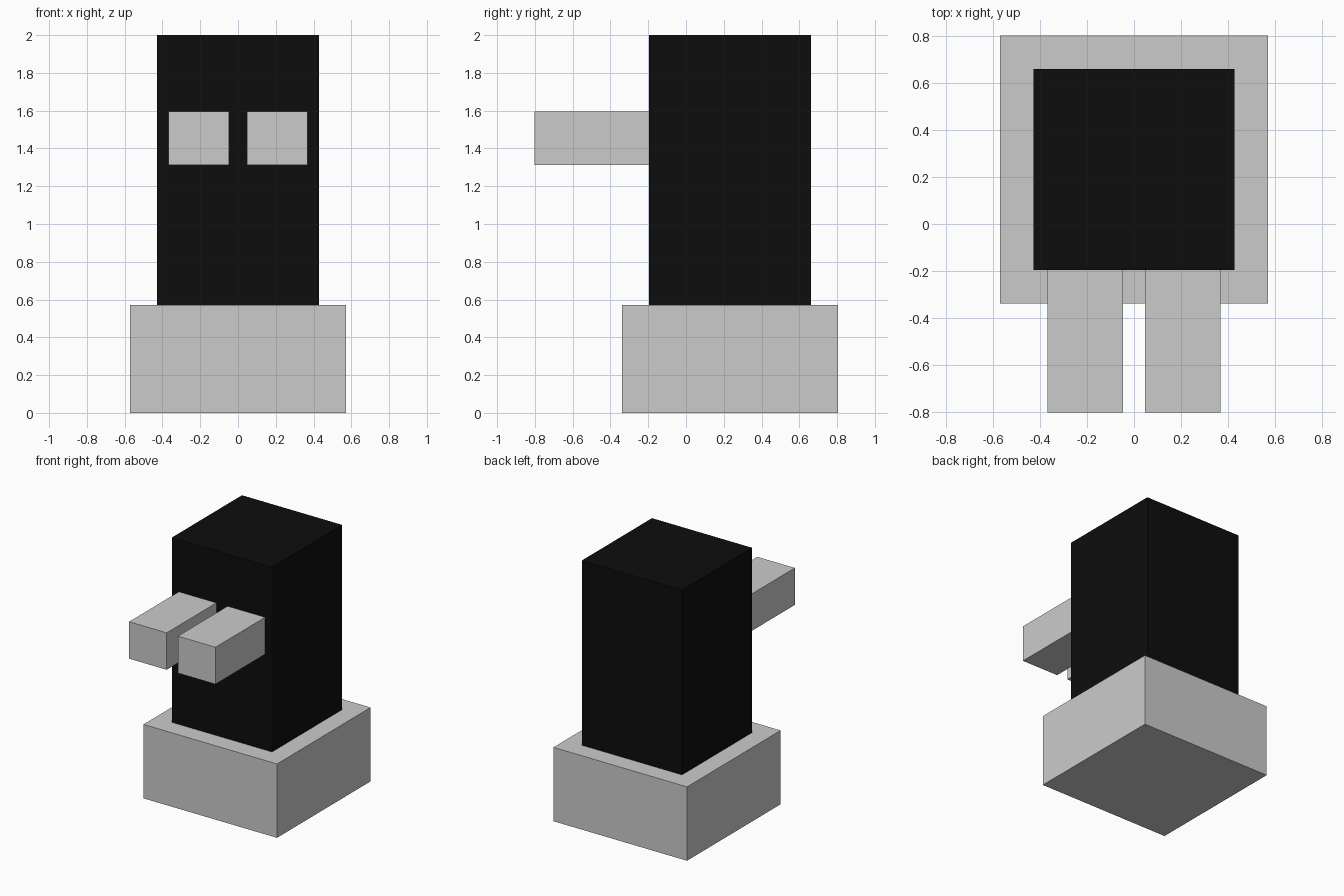
import bpy

if "Cube" in bpy.data.objects:
    bpy.data.objects.remove(bpy.data.objects["Cube"])

U = 1 / 7          # design grid: the model is 14 units tall
BODY_Y = 0.232     # depth centre of the tower and base

black = bpy.data.materials.new("black")
black.diffuse_color = (0.004, 0.004, 0.004, 1)
black.use_nodes = True
black.node_tree.nodes["Principled BSDF"].inputs["Base Color"].default_value = black.diffuse_color


def box(name, centre, size, mat=None):
    bpy.ops.mesh.primitive_cube_add(size=1, location=centre)
    ob = bpy.context.object
    ob.name = name
    ob.scale = size
    bpy.ops.object.transform_apply(location=False, rotation=False, scale=True)
    if mat:
        ob.data.materials.append(mat)
    return ob


# Wide plinth
box("base", (0, BODY_Y, 2 * U), (8 * U, 8 * U, 4 * U))

# Black tower standing on the plinth
box("tower", (0, BODY_Y, 9 * U), (6 * U, 6 * U, 10 * U), black)

# Two bars projecting from the front of the tower
front = BODY_Y - 3 * U
tip = -0.803
for side, x in (("left", -0.2085), ("right", 0.2085)):
    box(f"{side}_bar", (x, (front + tip) / 2, 1.454),
        (2.25 * U, front - tip, 2 * U))
